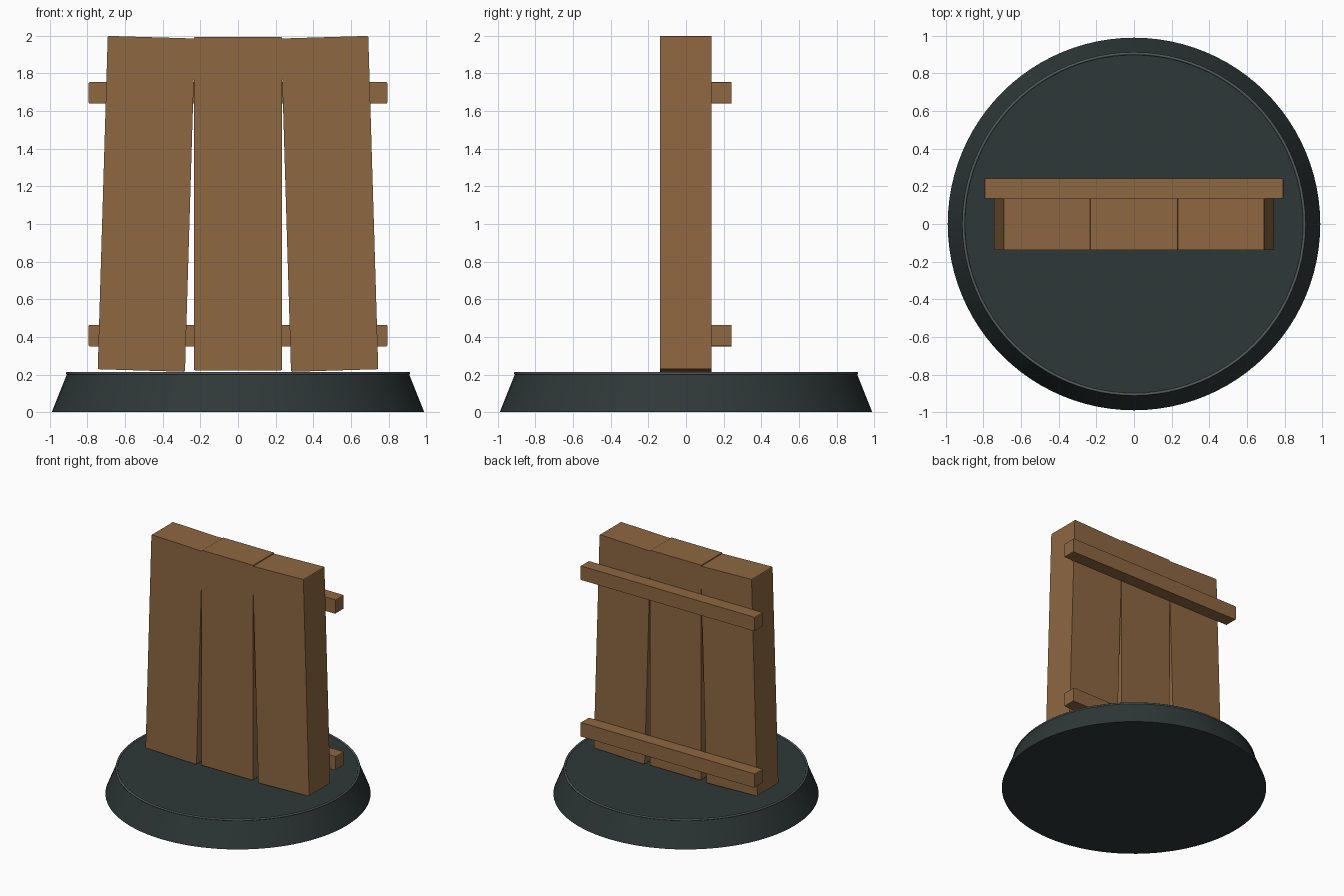
import bpy, bmesh, math

if "Cube" in bpy.data.objects:
    bpy.data.objects.remove(bpy.data.objects["Cube"])


def material(name, rgb):
    m = bpy.data.materials.new(name)
    m.diffuse_color = (*rgb, 1)
    m.use_nodes = True
    m.node_tree.nodes["Principled BSDF"].inputs["Base Color"].default_value = m.diffuse_color
    return m


WOOD = material("brown wood", (0.27, 0.135, 0.053))
BASE = material("dark slate", (0.028, 0.040, 0.039))
RIM = material("grey rim", (0.085, 0.10, 0.10))


def box(name, size, loc, tilt=0.0, bevel=0.007):
    bm = bmesh.new()
    bmesh.ops.create_cube(bm, size=1)
    bmesh.ops.scale(bm, vec=size, verts=bm.verts)
    # soften only the edges that run front to back
    edges = [e for e in bm.edges
             if abs(e.verts[0].co.y - e.verts[1].co.y) > 1e-4]
    bmesh.ops.bevel(bm, geom=edges, offset=bevel, segments=2,
                    profile=0.5, affect='EDGES')
    me = bpy.data.meshes.new(name)
    bm.to_mesh(me)
    bm.free()
    ob = bpy.data.objects.new(name, me)
    ob.location = loc
    ob.rotation_euler.y = tilt
    me.materials.append(WOOD)
    bpy.context.collection.objects.link(ob)
    return ob


# three planks, the outer two leaning inwards
box("middle_plank", (0.468, 0.274, 1.772), (0, -0.001, 1.108))
for side, label in ((-1, "left"), (1, "right")):
    box(label + "_plank", (0.464, 0.274, 1.772),
        (side * 0.487, -0.001, 1.107), -side * 0.03)

# two cross battens on the back
for z, label in ((0.407, "lower"), (1.697, "upper")):
    box(label + "_batten", (1.588, 0.105, 0.115), (0, 0.188, z))

# round tapered base
bpy.ops.mesh.primitive_cone_add(vertices=96, radius1=0.99, radius2=0.907,
                                depth=0.207, location=(0, 0, 0.1035))
base = bpy.context.object
base.name = "round_base"
base.data.materials.append(BASE)
bpy.ops.object.shade_smooth_by_angle(angle=math.radians(30))

# thin rim around the top of the base
bpy.ops.mesh.primitive_torus_add(major_segments=96, minor_segments=10,
                                 major_radius=0.906, minor_radius=0.008,
                                 location=(0, 0, 0.206))
rim = bpy.context.object
rim.name = "base_rim"
rim.data.materials.append(RIM)
bpy.ops.object.shade_smooth_by_angle(angle=math.radians(60))
